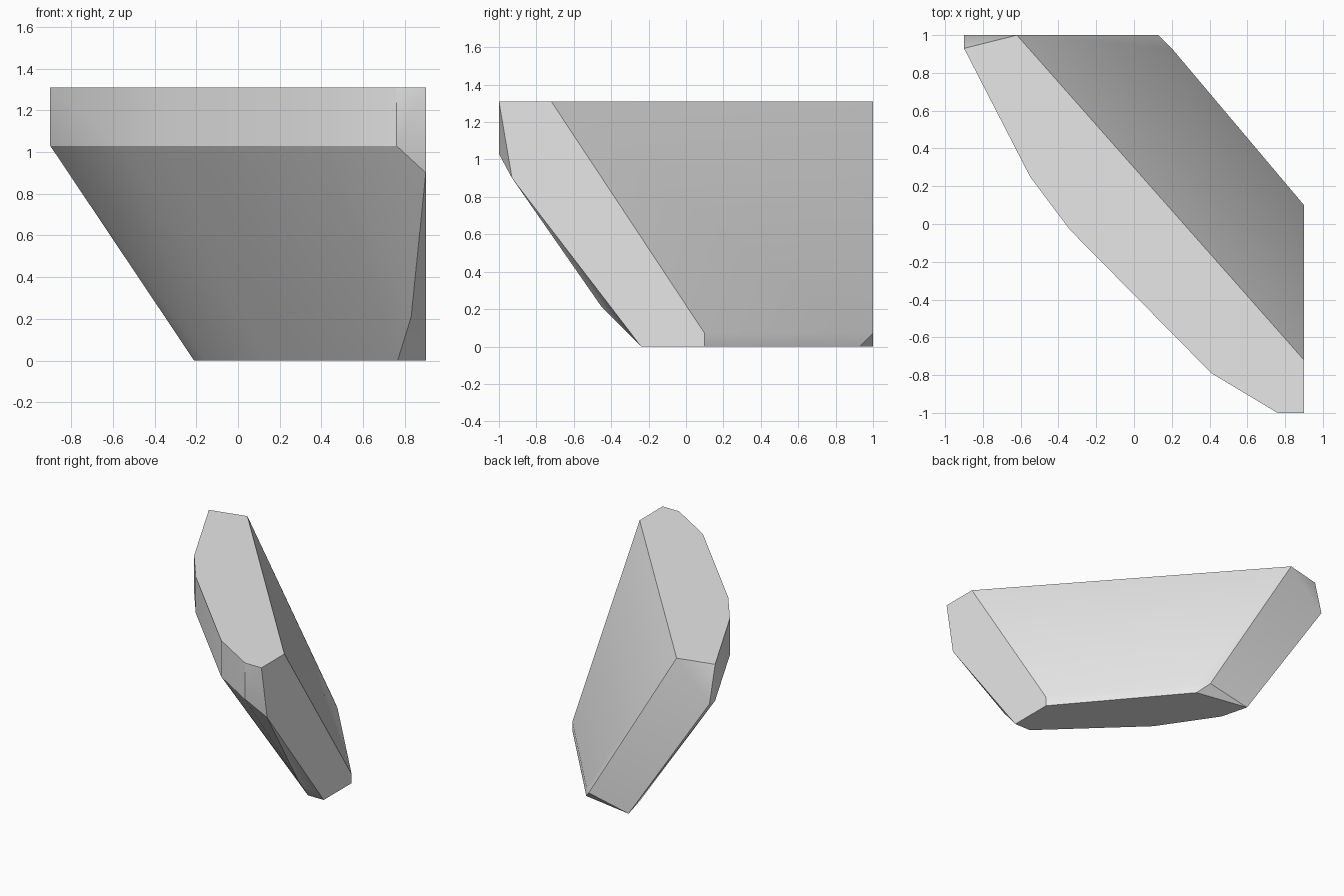
import bpy
import bmesh
from math import radians

default_cube = bpy.data.objects.get("Cube")
if default_cube:
    bpy.data.objects.remove(default_cube, do_unlink=True)

TOP, RIM, LEDGE = 1.31, 1.03, 0.07


def flat_material(name, color):
    material = bpy.data.materials.new(name)
    material.use_nodes = True
    material.diffuse_color = color
    for node in material.node_tree.nodes:
        if node.type == "BSDF_PRINCIPLED":
            node.inputs["Base Color"].default_value = color
            node.inputs["Roughness"].default_value = 0.8
    return material


def at_height(outline, height):
    """Lift a flat outline to one height."""
    return [(x, y, height) for x, y in outline]


def cut_stone(name, points, material):
    """Wrap a faceted convex stone around its corner points."""
    bm = bmesh.new()
    for point in points:
        bm.verts.new(point)
    hull = bmesh.ops.convex_hull(bm, input=list(bm.verts))
    loose = set(hull["geom_interior"] + hull["geom_unused"])
    loose_verts = [v for v in loose if isinstance(v, bmesh.types.BMVert)]
    bmesh.ops.delete(bm, geom=loose_verts, context="VERTS")
    bmesh.ops.dissolve_limit(bm, angle_limit=radians(0.5),
                             verts=list(bm.verts), edges=list(bm.edges))
    bmesh.ops.recalc_face_normals(bm, faces=list(bm.faces))
    mesh = bpy.data.meshes.new(name)
    bm.to_mesh(mesh)
    bm.free()
    mesh.materials.append(material)
    stone = bpy.data.objects.new(name, mesh)
    bpy.context.collection.objects.link(stone)
    bpy.ops.object.select_all(action="DESELECT")
    stone.select_set(True)
    bpy.context.view_layer.objects.active = stone
    bpy.ops.object.shade_smooth_by_angle(angle=radians(30))
    return stone


# Upright front rim, shared by the top face and the overhang below it
rim = [(-0.9, 0.93), (-0.55, 0.25), (-0.34, -0.03), (0.41, -0.79), (0.76, -1)]

# Remaining corners of the top face, along the back and the right end
top_back = [(0.9, -1), (0.9, -0.72), (-0.62, 1)]

# Flat underside
foot = [(-0.21, 1), (-0.154, 0.785), (0.13, 0.366), (0.765, -0.24),
        (0.9, -0.24), (0.9, 0.1), (0.2, 0.93)]

# Low upright ledge at the foot of the sloping back
ledge = [(0.9, 0.1), (0.2, 0.93), (0.13, 1)]

# Chipped corners at both ends
chips = [(-0.9, 1, RIM), (0.9, -0.93, 0.9), (0.83, -0.45, 0.21)]

corners = (at_height(rim + top_back, TOP) + at_height(rim, RIM)
           + at_height(foot, 0) + at_height(ledge, LEDGE) + chips)

stone_grey = flat_material("stone grey", (0.8, 0.8, 0.8, 1))
cut_stone("rock_shard", corners, stone_grey)
